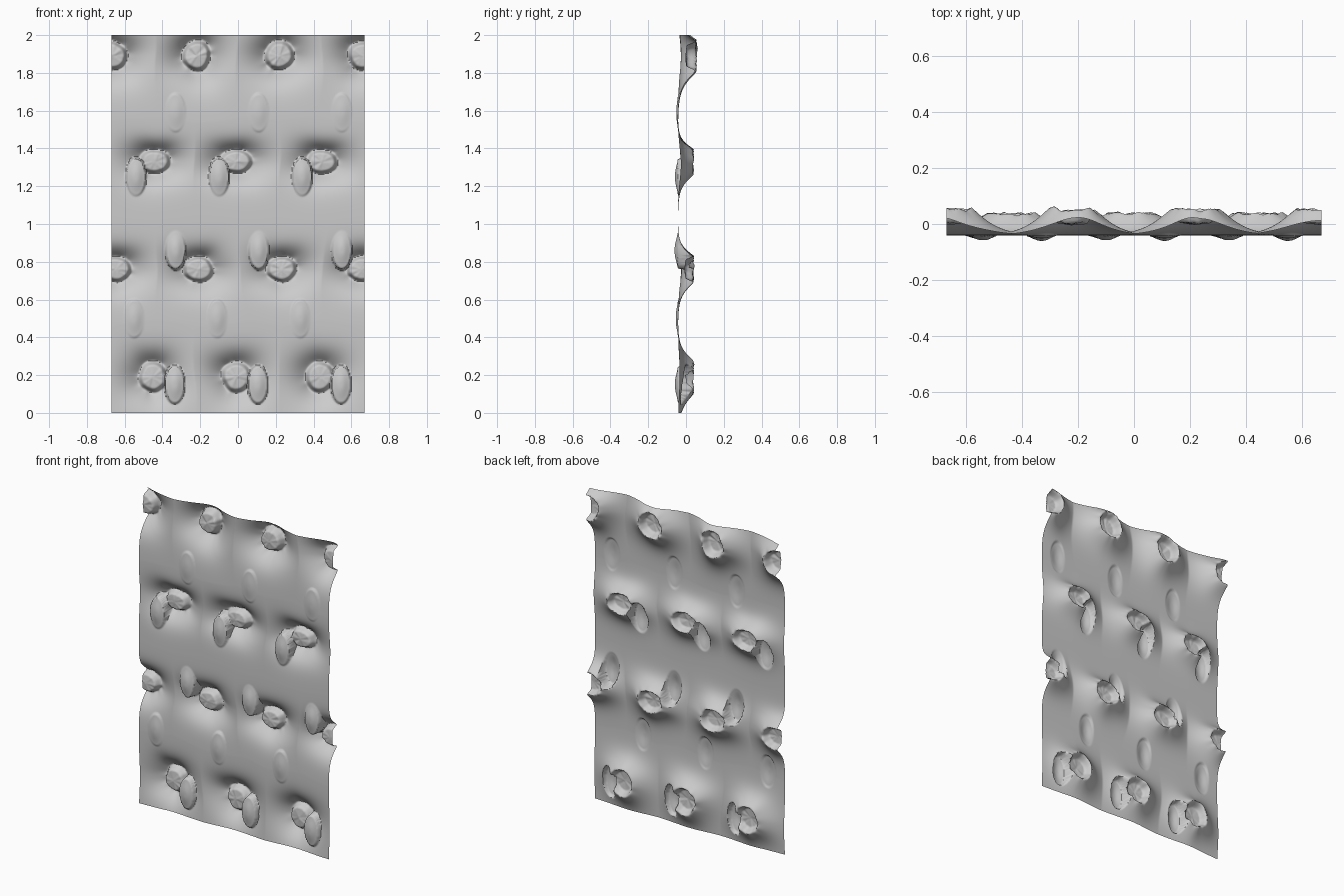
import bpy, bmesh, math
from mathutils import noise, Vector

cube = bpy.data.objects.get("Cube")
if cube:
    bpy.data.objects.remove(cube, do_unlink=True)

WIDTH, HEIGHT, FRONT = 1.34, 2.0, -0.042

# Pits: centre x, centre z, half width, half height, depth
pits = []
for z, xs, rx, rz, depth in (
        (1.89, (-0.665, -0.22, 0.22, 0.66), 0.08, 0.08, 0.095),
        (1.33, (-0.44, -0.01, 0.445), 0.088, 0.066, 0.08),
        (0.76, (-0.645, -0.21, 0.23, 0.655), 0.085, 0.07, 0.08),
        (0.19, (-0.45, -0.01, 0.435), 0.08, 0.085, 0.08)):
    pits += [(x, z, rx, rz, depth) for x in xs]

# Oval swellings: centre x, centre z, height
ovals = []
for z, start, height in ((1.59, -0.33, 0.009), (1.25, -0.54, 0.016),
                         (0.86, -0.33, 0.018), (0.5, -0.55, 0.012),
                         (0.15, -0.335, 0.016)):
    ovals += [(start + 0.44 * i, z, height) for i in range(3)]


def smooth(a, b, t):
    t = max(0.0, min(1.0, (t - a) / (b - a)))
    return t * t * (3 - 2 * t)


def pit_depth(x, z, pit):
    """Sloping outer wall, a ragged deepest ring and a raised middle."""
    px, pz, rx, rz, depth = pit
    u, v = (x - px) / rx, (z - pz) / rz
    if abs(u) > 5 or abs(v) > 5:
        return 0.0
    r = math.hypot(u, v) + 1e-6
    # Each pit gets its own uneven outline
    r_in = r * (1 + 0.12 * noise.noise(Vector((u / r, v / r, px * 9 + pz * 5))))
    ragged = 1 + 0.12 * noise.noise(Vector((2.5 * u / r, 2.5 * v / r, pz * 7 + px * 3)))
    if r_in < 1:
        return depth * ragged * (0.42 + 0.1 * r_in + 0.48 * smooth(0.68, 1.0, r_in))
    side = (u / r) ** 2
    reach = 1.05 * side + (0.65 if v > 0 else 0.85) * (1 - side)
    fall = (r_in - 1) / reach
    return depth * (1 + (ragged - 1) * math.exp(-3 * fall)) * math.exp(-fall ** 1.25)


def surface(x, z):
    sink = max(pit_depth(x, z, p) for p in pits)
    swell = 0.0
    for ox, oz, height in ovals:
        q = math.hypot((x - ox) / 0.055, (z - oz) / 0.105)
        if q < 1.1:
            sink *= smooth(0.9, 1.02, q)
            swell = max(swell, height * (1 - smooth(0.1, 1.05, q)))
    return FRONT + sink - swell


# Pitted sheet, open at the back
bm = bmesh.new()
bmesh.ops.create_grid(bm, x_segments=210, y_segments=314, size=1.0)
for vert in bm.verts:
    x = vert.co.x * WIDTH / 2
    z = (vert.co.y + 1) * HEIGHT / 2
    vert.co = (x, surface(x, z), z)
mesh = bpy.data.meshes.new("pitted_sheet")
bm.to_mesh(mesh)
bm.free()
sheet = bpy.data.objects.new("pitted_sheet", mesh)
bpy.context.collection.objects.link(sheet)

# Plain grey finish
grey = bpy.data.materials.new("plain_grey")
grey.use_nodes = True
colour = (0.6, 0.6, 0.6, 1.0)
grey.diffuse_color = colour
grey.node_tree.nodes["Principled BSDF"].inputs["Base Color"].default_value = colour
mesh.materials.append(grey)

bpy.ops.object.select_all(action="DESELECT")
sheet.select_set(True)
bpy.context.view_layer.objects.active = sheet
bpy.ops.object.shade_smooth_by_angle(angle=math.radians(60))
